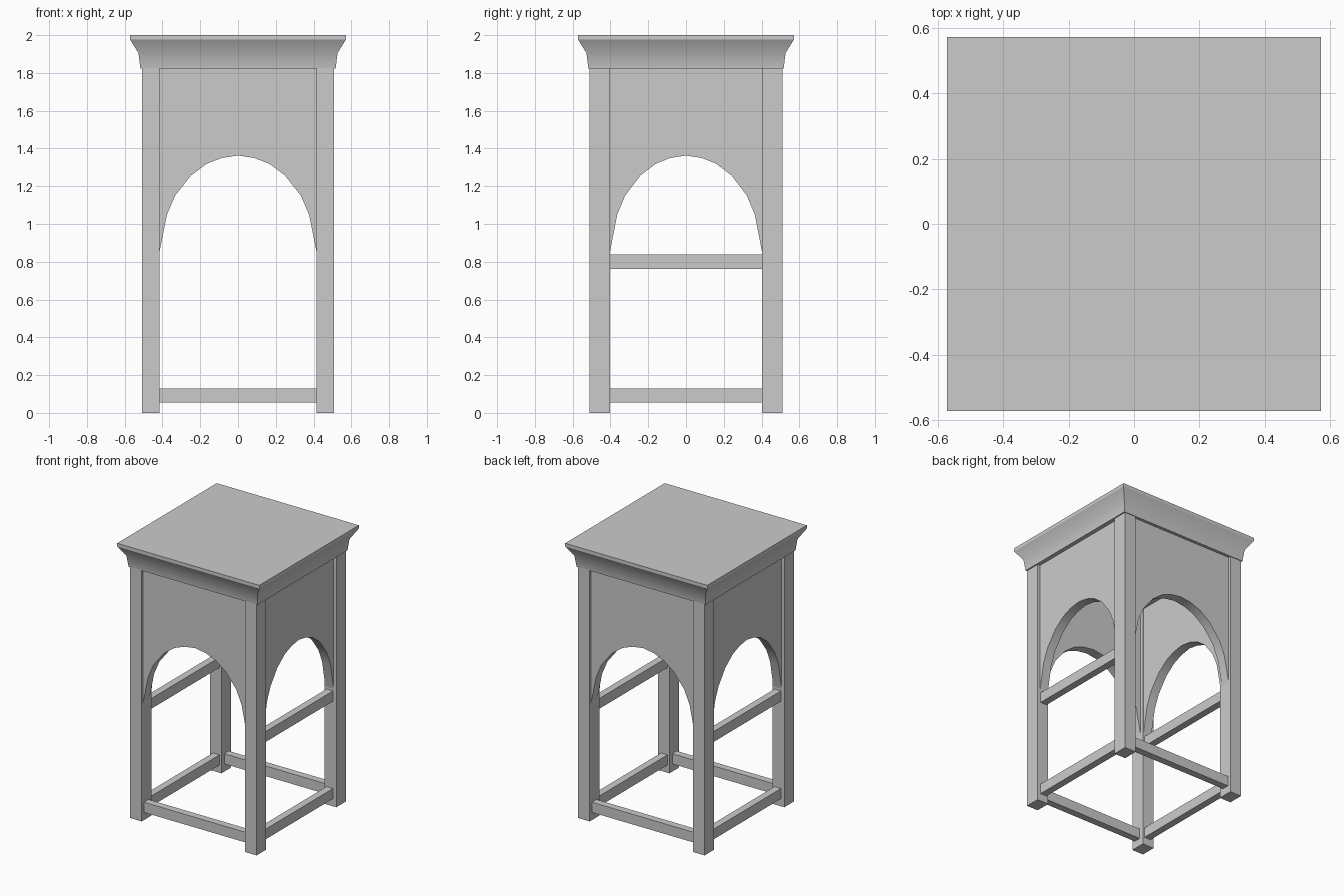
import bpy, bmesh, math

if "Cube" in bpy.data.objects:
    bpy.data.objects.remove(bpy.data.objects["Cube"])

def finish(name, bm, smooth=False):
    bmesh.ops.recalc_face_normals(bm, faces=bm.faces)
    me = bpy.data.meshes.new(name)
    bm.to_mesh(me)
    bm.free()
    ob = bpy.data.objects.new(name, me)
    bpy.context.collection.objects.link(ob)
    if smooth:
        bpy.ops.object.select_all(action='DESELECT')
        ob.select_set(True)
        bpy.context.view_layer.objects.active = ob
        bpy.ops.object.shade_smooth_by_angle(angle=math.radians(30))
    return ob

def box(name, x0, x1, y0, y1, z0, z1):
    bm = bmesh.new()
    bmesh.ops.create_cube(bm, size=1)
    for v in bm.verts:
        v.co = (x1 if v.co.x > 0 else x0, y1 if v.co.y > 0 else y0, z1 if v.co.z > 0 else z0)
    return finish(name, bm)

LX, LY = 0.415, 0.402       # inner faces of the legs
OX, OY = 0.508, 0.512       # outer faces of the legs
TOP = 1.823

# Half arch, from springing point to crown: (fraction of half width, height)
ARCH = [(1, 0.855), (0.906, 1.05), (0.802, 1.15), (0.60, 1.257), (0.395, 1.32), (0.205, 1.35), (0, 1.363)]

def arch_panel(name, half, inner, outer, side, along_x):
    curve = ARCH + [(-u, z) for u, z in reversed(ARCH[:-1])]
    outline = [(u * half, z) for u, z in curve] + [(-half, TOP), (half, TOP)]
    place = lambda u, d, z: (u, side * d, z) if along_x else (side * d, u, z)
    bm = bmesh.new()
    face = bm.faces.new([bm.verts.new(place(u, outer, z)) for u, z in outline])
    ext = bmesh.ops.extrude_face_region(bm, geom=[face], use_keep_orig=True)
    move = place(0, inner - outer, 0)
    bmesh.ops.translate(bm, vec=move, verts=[g for g in ext['geom'] if isinstance(g, bmesh.types.BMVert)])
    return finish(name, bm, smooth=True)

# Legs
for sx, nx in ((-1, "left"), (1, "right")):
    for sy, ny in ((-1, "front"), (1, "back")):
        xs, ys = sorted((sx * LX, sx * OX)), sorted((sy * LY, sy * OY))
        box(f"{ny}_{nx}_leg", *xs, *ys, 0, TOP)

# Arched aprons and stretchers
for s, nx, ny in ((-1, "left", "front"), (1, "right", "back")):
    arch_panel(f"{ny}_apron", LX, 0.425, 0.495, s, True)
    arch_panel(f"{nx}_apron", LY, 0.42, 0.487, s, False)
    box(f"{ny}_stretcher", -LX, LX, *sorted((s * 0.435, s * 0.487)), 0.056, 0.13)
    for level, z0, z1 in (("lower", 0.056, 0.13), ("upper", 0.763, 0.838)):
        box(f"{nx}_{level}_stretcher", *sorted((s * 0.43, s * 0.482)), -LY, LY, z0, z1)

# Moulded top: square rings following the cornice profile
PROFILE = [(0.517, TOP), (0.527, 1.905), (0.571, 1.976), (0.571, 2.0)]
bm = bmesh.new()
rings = [[bm.verts.new((a * r, b * r, z)) for a, b in ((-1, -1), (1, -1), (1, 1), (-1, 1))] for r, z in PROFILE]
for lo, hi in zip(rings, rings[1:]):
    for i in range(4):
        j = (i + 1) % 4
        bm.faces.new((lo[i], lo[j], hi[j], hi[i]))
bm.faces.new(rings[0])
bm.faces.new(rings[-1])
finish("moulded_top", bm, smooth=True)
